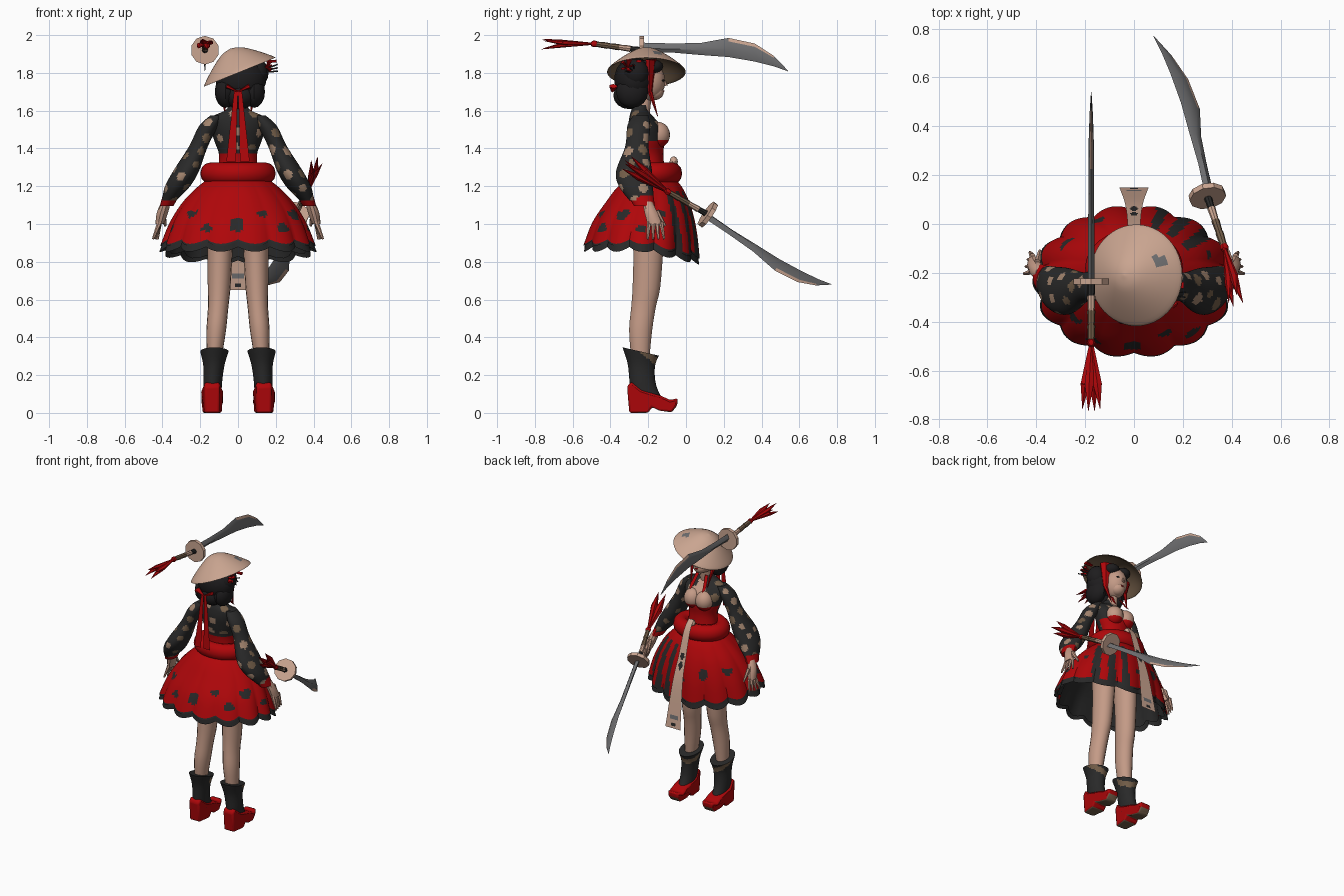
import bpy, bmesh, random
from math import sin, cos, pi, radians, atan2, degrees
from mathutils import Vector, Matrix

cube = bpy.data.objects.get("Cube")
if cube:
    bpy.data.objects.remove(cube)


def material(name, *rgb):
    m = bpy.data.materials.new(name)
    m.use_nodes = True
    m.diffuse_color = (*rgb, 1)
    m.node_tree.nodes["Principled BSDF"].inputs["Base Color"].default_value = (*rgb, 1)
    return m


RED = material("crimson cloth", .43, .002, .003)
BLACK = material("charcoal cloth", .022, .022, .022)
HAIR = material("black hair", .013, .012, .013)
SKIN = material("skin", .55, .325, .24)
STRAW = material("pale straw", .59, .375, .28)
TAN = material("tan pattern", .36, .23, .155)
BROWN = material("dark brown", .17, .11, .065)
STEEL = material("grey steel", .16, .16, .165)
parts = []


def finish(name, bm, *mats):
    bmesh.ops.recalc_face_normals(bm, faces=bm.faces)
    me = bpy.data.meshes.new(name)
    bm.to_mesh(me)
    bm.free()
    ob = bpy.data.objects.new(name, me)
    bpy.context.collection.objects.link(ob)
    for m in mats:
        me.materials.append(m)
    parts.append(ob)
    return ob


def smooth_rows(rows, steps):
    # Catmull-Rom interpolation between the given rows
    rows, out = [Vector(r) for r in rows], []
    for i in range(len(rows) - 1):
        p0, p1, p2, p3 = rows[max(i - 1, 0)], rows[i], rows[i + 1], rows[min(i + 2, len(rows) - 1)]
        for k in range(steps):
            t = k / steps
            out.append(p1 + ((p2 - p0) * t + (p0 * 2 - p1 * 5 + p2 * 4 - p3) * t * t
                             + (p1 * 3 - p0 - p2 * 3 + p3) * t ** 3) / 2)
    return out + [rows[-1]]


def loft(name, rings, *mats, n=16, steps=3, shape=None, cap=True):
    # rings are horizontal ellipses: x, y, z, x radius, y radius
    bm, loops = bmesh.new(), []
    rows = smooth_rows(rings, steps)
    for i, (x, y, z, rx, ry) in enumerate(rows):
        loop = []
        for k in range(n):
            a = 2 * pi * k / n
            f, dz = shape(a, i / (len(rows) - 1)) if shape else (1, 0)
            loop.append(bm.verts.new((x + rx * f * cos(a), y + ry * f * sin(a), z + dz)))
        loops.append(loop)
    for a, b in zip(loops, loops[1:]):
        for k in range(n):
            bm.faces.new((a[k - 1], a[k], b[k], b[k - 1]))
    if cap:
        bm.faces.new(loops[0])
        bm.faces.new(loops[-1])
    return finish(name, bm, *mats)


def ball(name, loc, size, *mats, seg=16):
    bm = bmesh.new()
    bmesh.ops.create_uvsphere(bm, u_segments=seg, v_segments=seg * 2 // 3, radius=1,
                              matrix=Matrix.Translation(loc) @ Matrix.Diagonal((*size, 1)))
    return finish(name, bm, *mats)


def spike(name, a, b, ra, rb, mat, seg=6, flat=1):
    a, b = Vector(a), Vector(b)
    turn = (b - a).to_track_quat('Z', 'Y').to_matrix().to_4x4()
    bm = bmesh.new()
    bmesh.ops.create_cone(bm, cap_ends=True, segments=seg, radius1=ra, radius2=rb, depth=(b - a).length,
                          matrix=Matrix.Translation((a + b) / 2) @ turn @ Matrix.Diagonal((1, flat, 1, 1)))
    return finish(name, bm, mat)


def strip(name, rows, *mats, cols=2, steps=5):
    # thin ribbon from rows of x, y, z, half width
    bm, prev = bmesh.new(), None
    for x, y, z, w in smooth_rows(rows, steps):
        cur = [bm.verts.new((x + w * (2 * k / cols - 1), y, z)) for k in range(cols + 1)]
        if prev:
            for k in range(cols):
                bm.faces.new((prev[k], prev[k + 1], cur[k + 1], cur[k]))
        prev = cur
    return finish(name, bm, *mats)


def paint(ob, rule):
    for p in ob.data.polygons:
        p.material_index = rule(p.center, p.normal, p.material_index)


def spots(ob, indices, size, gap, seed, allow=lambda c: True):
    # scattered round marks at least gap apart, cycling through the given materials
    rng = random.Random(seed)
    pool = [p.center.copy() for p in ob.data.polygons if allow(p.center)]
    rng.shuffle(pool)
    marks = []
    for c in pool:
        if all((c - m).length > gap for m, r, i in marks):
            marks.append((c, size * rng.uniform(.7, 1.15), indices[len(marks) % len(indices)]))
    for m, r, i in marks:
        paint(ob, lambda c, nrm, old: i if allow(c) and (c - m).length < r else old)


# Skirt with scalloped dark hem, blotches and striped pleats
def scallop(a, t):
    lobe = abs(sin(7 * a + pi / 2))
    return 1 + .07 * t * (lobe - .6), t * t * (-.07 * max(0, sin(a)) - .025 * lobe)


def pleat_angle(c):
    return degrees(atan2(c.y + .22, c.x))


skirt_rings = [(0, -.18, 1.25, .14, .11), (0, -.19, 1.2, .21, .17), (0, -.2, 1.12, .29, .225),
               (0, -.22, 1.02, .355, .275), (0, -.235, .91, .4, .305)]
skirt = loft("skirt", skirt_rings, RED, BLACK, n=168, steps=8, shape=scallop, cap=False)
spots(skirt, (1,), .036, .15, 4, lambda c: .96 < c.z < 1.07 and not 20 < pleat_angle(c) < 82)
paint(skirt, lambda c, nrm, old: 1 if 22 < pleat_angle(c) < 76 and c.z < 1.17 and int(pleat_angle(c) / 9) % 2 else old)
for p in skirt.data.polygons[-168:]:
    p.material_index = 1
loft("skirt_trim", [(0, -.235, .935, .385, .295), (0, -.235, .878, .405, .302)], BLACK,
     n=112, shape=lambda a, t: scallop(a, 1), cap=False)
loft("underskirt", [(x, y, z - .012, rx * .95, ry * .95) for x, y, z, rx, ry in skirt_rings], BLACK,
     n=56, shape=scallop, cap=False)

# Torso: red bodice, open jacket, bare neckline
torso = loft("torso", [(0, -.19, 1.24, .11, .085), (0, -.2, 1.36, .1, .08), (0, -.205, 1.44, .125, .09),
                       (0, -.215, 1.51, .145, .09), (0, -.235, 1.565, .14, .065),
                       (0, -.245, 1.6, .07, .045), (0, -.24, 1.63, .045, .042)],
             BLACK, RED, SKIN, TAN, BROWN, n=56, steps=8)
spots(torso, (3, 4), .026, .08, 8, lambda c: 1.39 < c.z < 1.6)
paint(torso, lambda c, nrm, old: 1 if c.z < 1.375 or (c.z < 1.44 and c.y > -.2) else
      2 if c.y > -.215 and abs(c.x) < .05 + (1.52 - c.z) * .3 else old)
for s in (1, -1):
    bust = ball("left_bust" if s > 0 else "right_bust", (s * .046, -.147, 1.472), (.06, .062, .068), SKIN, RED, seg=24)
    paint(bust, lambda c, nrm, old: int(c.z < 1.445))
    strip("collar_ribbon", [(s * .035, -.185, 1.64, .012), (s * .05, -.14, 1.57, .012), (s * .05, -.115, 1.545, .004)], RED)
loft("neck", [(0, -.235, 1.56, .04, .04), (0, -.215, 1.69, .032, .035)], SKIN)

# Puffed waist sash with front knot and long hanging panel
bm = bmesh.new()
grid = [[bm.verts.new(((.145 + .055 * cos(v)) * cos(u), -.18 + (.11 + .05 * cos(v)) * sin(u), 1.268 + .058 * sin(v)))
         for v in (2 * pi * j / 12 for j in range(12))] for u in (2 * pi * i / 32 for i in range(32))]
for i in range(32):
    for j in range(12):
        bm.faces.new((grid[i - 1][j - 1], grid[i][j - 1], grid[i][j], grid[i - 1][j]))
finish("waist_sash", bm, RED)
ball("sash_knot", (0, -.065, 1.33), (.028, .022, .028), STRAW, seg=10)
panel = strip("hanging_panel", [(0, -.06, 1.36, .02), (0, -.01, 1.29, .025), (0, .045, 1.12, .03), (0, .08, 1.02, .036),
                                (0, .108, .9, .044), (0, .15, .65, .06)], STRAW, BLACK, STEEL, cols=14, steps=10)
paint(panel, lambda c, nrm, old: 1 if any(abs(c.x) / .02 + abs(c.z - z) / h < 1 for z, h in ((1.13, .03), (1.07, .035), (.675, .02)))
      else 2 if .715 < c.z < .735 and abs(c.x) < .035 else 0)

# Limbs, mirrored left and right
for s, side in ((1, "left_"), (-1, "right_")):
    flip = lambda rows: [(s * r[0], *r[1:]) for r in rows]
    sleeve = loft(side + "sleeve", flip([(.115, -.24, 1.575, .03, .04), (.155, -.25, 1.52, .05, .06),
                                         (.21, -.26, 1.41, .05, .062), (.275, -.275, 1.28, .068, .095),
                                         (.32, -.265, 1.2, .066, .09), (.365, -.235, 1.125, .038, .065)]),
                  BLACK, TAN, BROWN, n=48, steps=12)
    spots(sleeve, (1, 2), .025, .074, 11 + s)
    loft(side + "cuff", flip([(.355, -.24, 1.15, .044, .068), (.378, -.22, 1.095, .036, .055)]), RED)
    loft(side + "palm", flip([(.38, -.205, 1.12, .024, .027), (.4, -.185, 1.06, .03, .036),
                              (.415, -.165, 1.0, .022, .04)]), SKIN, n=10)
    for k in range(4):
        y = -.195 + .021 * k
        spike(side + "finger", (s * .415, y, 1.01), (s * (.45 - .008 * k), y + .008 * (k - 1), .92), .013, .006, SKIN)
    spike(side + "thumb", (s * .395, -.155, 1.07), (s * .385, -.11, .99), .014, .007, SKIN)
    loft(side + "leg", flip([(.09, -.2, 1.0, .07, .09), (.095, -.2, .85, .066, .08), (.1, -.21, .66, .06, .074),
                             (.105, -.225, .56, .054, .066), (.115, -.24, .44, .052, .062),
                             (.125, -.242, .3, .04, .05)]), SKIN, n=18)
    boot = loft(side + "boot_shaft", flip([(.134, -.205, .06, .046, .085), (.134, -.228, .15, .049, .07),
                                           (.128, -.237, .25, .056, .072), (.125, -.24, .325, .075, .096)]),
                BLACK, BROWN, n=40, steps=8, shape=lambda a, t: (1, -.022 * t * t * sin(a)))
    paint(boot, lambda c, nrm, old: int(nrm.z < .6 and c.y > -.24
                                        and .268 < c.z + .6 * (c.y + .2) - .3 * s * (c.x - s * .125) < .31))
    # Wedge shoe cut from a side profile
    bm = bmesh.new()
    outline = [(-.2, 0), (-.18, .03), (-.14, .012), (-.075, .003), (-.046, .04), (-.043, .078), (-.085, .068),
               (-.13, .09), (-.185, .105), (-.235, .12), (-.29, .165), (-.312, .14), (-.3, 0)]
    rows = [[bm.verts.new((s * (.137 + e * (.053 if -.27 < y < -.08 else .04)), y, z)) for y, z in outline]
            for e in (-1, 1)]
    for k in range(len(outline)):
        bm.faces.new((rows[0][k - 1], rows[0][k], rows[1][k], rows[1][k - 1]))
    for row in rows:
        bm.faces.new(row)
    shoe = finish(side + "shoe", bm, RED, BROWN)
    paint(shoe, lambda c, nrm, old: int(nrm.z < -.6))
    bevel = shoe.modifiers.new("soft edges", 'BEVEL')
    bevel.width, bevel.segments = .011, 2

# Head, face and hair
ball("head", (0, -.2, 1.755), (.08, .09, .105), SKIN)
ball("jaw", (0, -.17, 1.7), (.05, .053, .045), SKIN)
spike("nose", (0, -.112, 1.76), (0, -.106, 1.732), .005, .01, SKIN)
ball("lips", (0, -.119, 1.703), (.012, .005, .005), RED, seg=8)
for s in (1, -1):
    ball("eye", (s * .034, -.121, 1.76), (.013, .007, .006), BLACK, seg=8)
    spike("red_side_lock", (s * .087, -.185, 1.83 + s * .04), (s * .084, -.19, 1.7), .042, .016, RED, flat=.55)
    spike("lock_tip", (s * .084, -.19, 1.7), (s * .065, -.15, 1.57), .014, .002, RED)
    ball("hair_roll", (s * .075 + .01, -.285, 1.7), (.058, .085, .085), HAIR, seg=12)
    ball("fringe", (s * .045, -.185, 1.835), (.055, .065, .04), HAIR, seg=12)
ball("hair_back", (.015, -.275, 1.765), (.138, .105, .12), HAIR, seg=14)
ball("hair_side", (.1, -.265, 1.8), (.062, .07, .075), HAIR, seg=12)
ball("hair_bun", (.01, -.3, 1.68), (.085, .085, .072), HAIR, seg=12)

# Hair ribbon, bow, ornament and pins
for s in (1, -1):
    strip("hair_ribbon", [(s * .01, -.392, 1.71, .01), (s * .022, -.396, 1.55, .016), (s * .036, -.41, 1.33, .026)], RED)
    spike("ribbon_bow", (0, -.39, 1.7), (s * .06, -.385, 1.73), .006, .024, RED, flat=.5)
for k in range(5):
    a = 2 * pi * k / 5
    spike("hair_flower_petal", (.145, -.31, 1.83), (.17, -.31 + .03 * cos(a), 1.84 + .03 * sin(a)), .005, .016, RED, flat=.4)
spike("flower_ribbon", (.15, -.25, 1.86), (.205, -.25, 1.862), .012, .016, RED, flat=.5)
for k in range(3):
    spike("hair_pin", (.09, -.27, 1.8), (.21, -.28 - .02 * k, 1.845 - .018 * k), .005, .004, BLACK)

# Tilted straw hat
hat = loft("straw_hat", [(0, 0, .095, .002, .002), (0, 0, .05, .118, .12), (0, 0, -.008, .193, .197),
                         (0, 0, 0, .195, .2), (0, 0, .063, .122, .125), (0, 0, .108, .055, .055),
                         (0, 0, .122, .002, .002)], STRAW, BROWN, STEEL, n=48, steps=4)
paint(hat, lambda c, nrm, old: 2 if (c - Vector((.125, .055, .055))).length < .026 and nrm.z > 0 else int(nrm.z < -.1))
hat.location = (.005, -.21, 1.815)
hat.rotation_euler = (0, radians(-22), 0)


# Curved sword: blade runs along local +y from the guard at the origin
def sword(name, place):
    first = len(parts)
    bm, prev = bmesh.new(), None
    for y, top, low, t in [(0, .04, -.012, .013), (.16, .036, -.012, .013), (.31, .038, -.025, .012),
                           (.46, .065, -.036, .012), (.6, .035, -.06, .01), (.7, -.03, -.085, .006),
                           (.775, -.108, -.112, .001)]:
        h = top - low
        cur = [bm.verts.new(v) for v in ((0, y, top), (t * .5, y, top - h * .18), (t, y, low + h * .4), (0, y, low),
                                         (-t, y, low + h * .4), (-t * .5, y, top - h * .18))]
        if prev:
            for k in range(6):
                bm.faces.new((prev[k - 1], prev[k], cur[k], cur[k - 1]))
        else:
            bm.faces.new(cur)
        prev = cur
    bm.faces.new(prev)
    blade = finish(name + "_blade", bm, STEEL, STRAW)
    paint(blade, lambda c, nrm, old: int(.46 < c.y < .68 and nrm.z > .24))
    spike(name + "_guard", (0, -.012, 0), (0, .012, 0), .076, .076, STRAW, seg=10)
    for k in range(4):
        spike(name + "_grip", (0, -.06 * k, .008 * k), (0, -.06 * k - .06, .008 * k + .008), .017, .014,
              (BLACK, STRAW, BROWN, BROWN)[k], seg=8)
    ball(name + "_pommel", (0, -.25, .034), (.018, .022, .018), RED, seg=8)
    for dx, dz in ((-.036, .0), (-.012, .05), (.014, -.005), (.036, .04)):
        mid = (dx * .7, -.42, .028 + dz * .3)
        spike(name + "_tassel", (0, -.25, .034), mid, .008, .021, RED, flat=.6)
        spike(name + "_tassel_tip", mid, (dx, -.535 + abs(dx) * .4, .01 + dz), .021, .001, RED, flat=.6)
    for ob in parts[first:]:
        ob.matrix_world = place


sword("upper_sword", Matrix.Translation((-.175, -.235, 1.92)))
chord = Vector((-.22, .655, -.37)).normalized()
up = Vector((.65, 0, -.7))
up = (up - chord * up.dot(chord)).normalized()
frame = Matrix((chord.cross(up), chord, up)).transposed().to_4x4()
sword("lower_sword", Matrix.Translation((.3, .115, 1.05)) @ frame @ Matrix.Rotation(radians(8.1), 4, 'X'))

# Shading: smooth with sharp edges kept
bpy.ops.object.select_all(action='DESELECT')
for ob in parts:
    ob.select_set(True)
bpy.context.view_layer.objects.active = parts[0]
bpy.ops.object.shade_smooth_by_angle(angle=radians(35))
